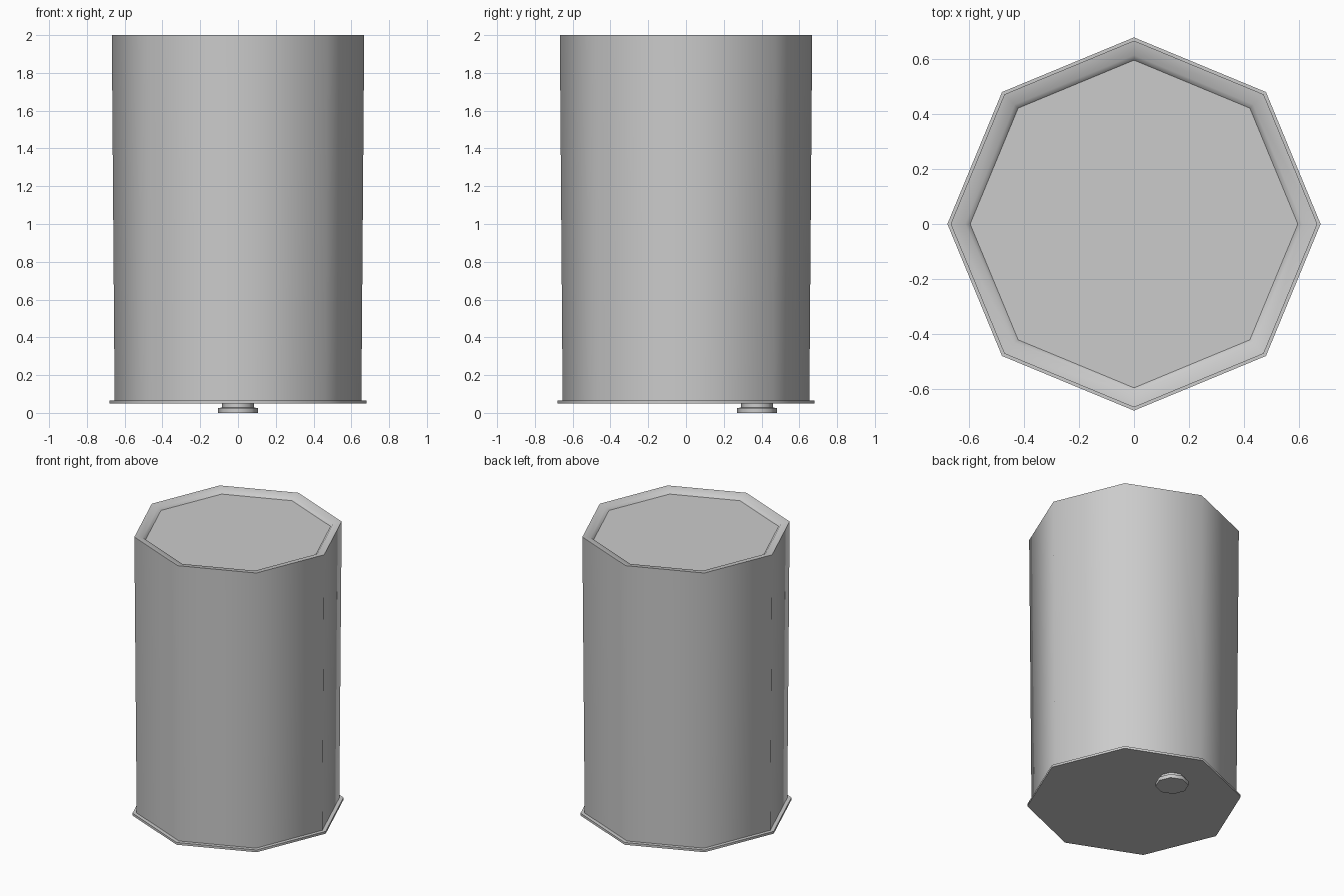
import bpy
import bmesh
import math

cube = bpy.data.objects.get("Cube")
if cube:
    bpy.data.objects.remove(cube, do_unlink=True)

SIDES = 8

# Single grey finish
grey = bpy.data.materials.new("plain_grey")
grey.use_nodes = True
colour = (0.6, 0.6, 0.6, 1)
grey.diffuse_color = colour
grey.node_tree.nodes["Principled BSDF"].inputs["Base Color"].default_value = colour


def turned_part(name, profile, location=(0, 0, 0)):
    """Turn a (radius, height) profile into a capped eight-sided solid."""
    bm = bmesh.new()
    rings = []
    for radius, height in profile:
        ring = []
        for i in range(SIDES):
            a = math.tau * i / SIDES
            ring.append(bm.verts.new((radius * math.cos(a), radius * math.sin(a), height)))
        rings.append(ring)
    for low, high in zip(rings, rings[1:]):
        for i in range(SIDES):
            j = (i + 1) % SIDES
            bm.faces.new((low[i], low[j], high[j], high[i]))
    bm.faces.new(rings[0][::-1])
    bm.faces.new(rings[-1])
    mesh = bpy.data.meshes.new(name)
    bm.to_mesh(mesh)
    bm.free()
    mesh.materials.append(grey)
    obj = bpy.data.objects.new(name, mesh)
    obj.location = location
    bpy.context.collection.objects.link(obj)
    # Round the side corners, keep the rims crisp
    bpy.ops.object.select_all(action="DESELECT")
    obj.select_set(True)
    bpy.context.view_layer.objects.active = obj
    bpy.ops.object.shade_smooth_by_angle(angle=math.radians(50))
    return obj


# Tapered body with a dished lid
turned_part("barrel_body", [(0.653, 0.06), (0.668, 2.0), (0.615, 1.992), (0.597, 1.972)])

# Thin plate closing the bottom
turned_part("base_flange", [(0.68, 0.05), (0.68, 0.066)])

# Off-centre stopper under the plate
turned_part("stopper", [(0.105, 0), (0.105, 0.026), (0.085, 0.028), (0.085, 0.052)], (0, 0.376, 0))
